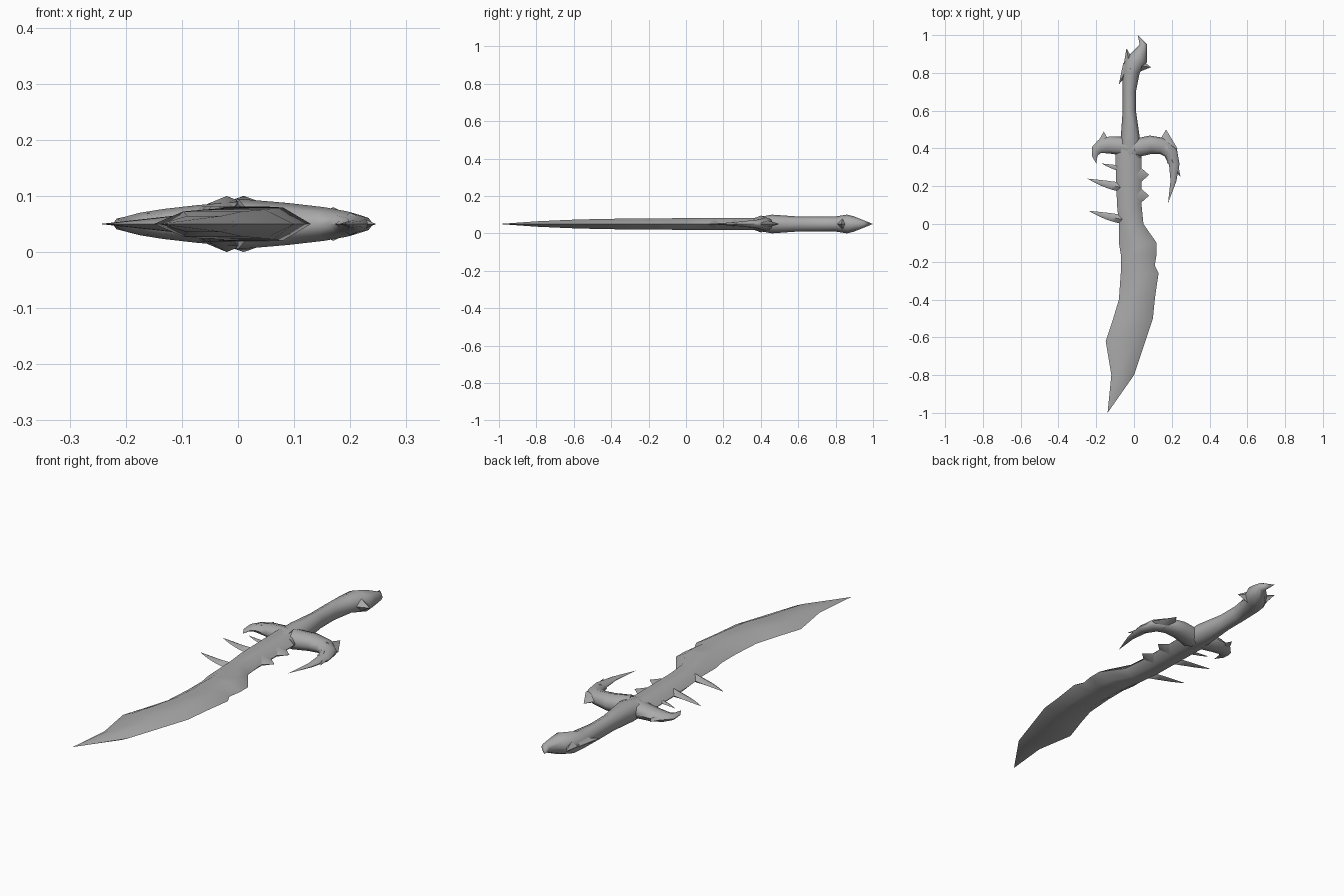
import bpy
import bmesh
import math
from mathutils import Vector

if "Cube" in bpy.data.objects:
    bpy.data.objects.remove(bpy.data.objects["Cube"])

MIDDLE = Vector((0, 0, 0.05))  # the weapon lies flat around this height

steel = bpy.data.materials.new("grey steel")
steel.use_nodes = True
grey = (0.4, 0.4, 0.4, 1)
steel.diffuse_color = grey
steel.node_tree.nodes["Principled BSDF"].inputs["Base Color"].default_value = grey


def skin(name, stations, sides):
    """Skin a solid through stations, each a (left point, right point, half thickness)."""
    bm = bmesh.new()
    rings = []
    for left, right, thickness in stations:
        centre = (left + right) / 2 + MIDDLE
        across = (right - left) / 2
        up = Vector((0, 0, thickness))
        angles = [math.tau * i / sides for i in range(sides)]
        rings.append([bm.verts.new(centre + across * math.cos(angle) + up * math.sin(angle))
                      for angle in angles])
    for ring, following in zip(rings, rings[1:]):
        for i in range(sides):
            bm.faces.new((ring[i - 1], ring[i], following[i], following[i - 1]))
    bm.faces.new(rings[0])
    bm.faces.new(rings[-1])
    bmesh.ops.remove_doubles(bm, verts=bm.verts, dist=0.0005)
    bmesh.ops.recalc_face_normals(bm, faces=bm.faces)
    mesh = bpy.data.meshes.new(name)
    bm.to_mesh(mesh)
    bm.free()
    mesh.materials.append(steel)
    part = bpy.data.objects.new(name, mesh)
    bpy.context.collection.objects.link(part)
    bpy.ops.object.select_all(action='DESELECT')
    part.select_set(True)
    bpy.context.view_layer.objects.active = part
    bpy.ops.object.shade_smooth_by_angle(angle=math.radians(65))


def straight_station(y, left, right, thickness):
    return Vector((left, y, 0)), Vector((right, y, 0)), thickness


def horn(name, root, bend, tip, width, thickness, bulge=1, sides=4, steps=6):
    """Sweep a pointed horn along a curve from root to tip, pulled towards bend."""
    root, bend, tip = (Vector((*point, 0)) for point in (root, bend, tip))
    stations = []
    for step in range(steps + 1):
        t = step / steps
        start, end = root.lerp(bend, t), bend.lerp(tip, t)
        along = (end - start).normalized()
        side = Vector((-along.y, along.x, 0)) * width / 2 * (1 - t ** bulge)
        centre = start.lerp(end, t)
        stations.append((centre + side, centre - side, thickness * (1 - t)))
    skin(name, stations, sides)


def thorn(name, root, tip, width, thickness):
    """A straight horn."""
    middle = (Vector(root) + Vector(tip)) / 2
    horn(name, root, middle, tip, width, thickness, steps=2)


# Curved blade: outline as (y, left edge, right edge), thinning towards the point
outline = [(0.4, -0.1, 0.04), (0.1, -0.09, 0.04), (0, -0.08, 0.05),
           (-0.1, -0.08, 0.12), (-0.16, -0.07, 0.12), (-0.22, -0.07, 0.11),
           (-0.26, -0.07, 0.13), (-0.4, -0.08, 0.11), (-0.5, -0.11, 0.1),
           (-0.62, -0.15, 0.06), (-0.8, -0.12, 0), (-1, -0.14, -0.14)]
blade = []
for y, left, right in outline:
    progress = (outline[0][0] - y) / (outline[0][0] - outline[-1][0])
    blade.append(straight_station(y, left, right, 0.036 * (1 - progress ** 4)))
skin("blade", blade, sides=6)

# Teeth on the left edge of the blade, near the guard
for label, y in (("upper", 0.26), ("lower", 0.15)):
    thorn(label + "_blade_tooth", (0, y), (0.08, y), width=0.14, thickness=0.03)

# Thin spikes on the right edge of the blade, shrinking with their reach
spike_root = -0.05
for label, x, y in (("upper", -0.17, 0.32), ("middle", -0.246, 0.24), ("lower", -0.24, 0.07)):
    reach = spike_root - x
    horn(label + "_blade_spike", (spike_root, y - reach / 4),
         (spike_root - reach / 2, y - reach / 6), (x, y),
         width=reach / 4, thickness=reach / 9, bulge=2)

# Grip, flaring at the collar and at the pommel, then hooking to a point
skin("grip", [straight_station(*station) for station in (
    (0.35, -0.09, 0.04, 0.03), (0.46, -0.07, 0.03, 0.05), (0.6, -0.06, 0.01, 0.04),
    (0.7, -0.06, 0.01, 0.04), (0.8, -0.06, 0.03, 0.04), (0.86, -0.05, 0.07, 0.05),
    (0.9, -0.02, 0.07, 0.04), (0.95, 0.03, 0.07, 0.02), (1, 0.02, 0.02, 0))], sides=8)
thorn("pommel_prong", (-0.02, 0.82), (-0.04, 0.93), width=0.08, thickness=0.04)
thorn("pommel_spur", (0.02, 0.84), (0.09, 0.83), width=0.08, thickness=0.04)
thorn("grip_barb", (-0.03, 0.84), (-0.08, 0.74), width=0.06, thickness=0.03)

# Hooked crossguard arms
horn("left_guard_arm", (0, 0.4), (0.3, 0.5), (0.18, 0.11),
     width=0.1, thickness=0.045, bulge=2, sides=8)
horn("right_guard_arm", (0, 0.4), (-0.25, 0.46), (-0.2, 0.32),
     width=0.1, thickness=0.04, bulge=2, sides=8)

# Points on the shoulders of the arms and on the outside of the long hook
thorn("left_guard_point", (0.17, 0.4), (0.17, 0.5), width=0.12, thickness=0.03)
thorn("right_guard_point", (-0.16, 0.4), (-0.16, 0.49), width=0.1, thickness=0.02)
thorn("left_guard_spur", (0.2, 0.34), (0.246, 0.25), width=0.06, thickness=0.02)
